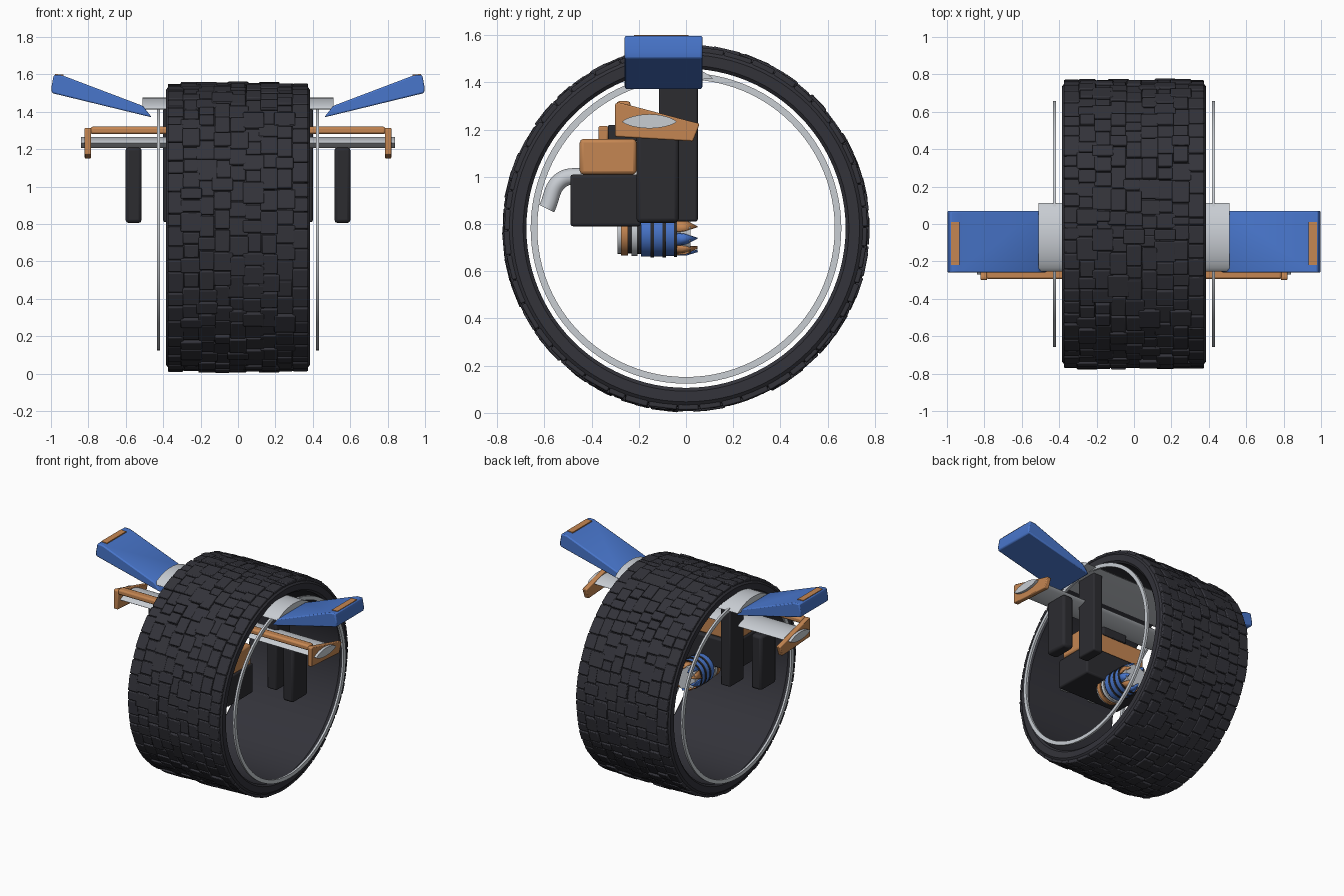
import bpy, bmesh, math, random
from mathutils import Matrix, Vector

random.seed(4)
if "Cube" in bpy.data.objects:
    bpy.data.objects.remove(bpy.data.objects["Cube"])

HUB = Vector((0, 0, 0.782))


def material(name, rgb):
    m = bpy.data.materials.new(name)
    m.use_nodes = True
    m.diffuse_color = (*rgb, 1)
    m.node_tree.nodes["Principled BSDF"].inputs["Base Color"].default_value = (*rgb, 1)
    return m


RUBBER = material("dark rubber", (0.033, 0.033, 0.042))
BLACK = material("black casing", (0.025, 0.025, 0.03))
BLUE = material("blue paint", (0.065, 0.18, 0.6))
ORANGE = material("orange paint", (0.56, 0.24, 0.085))
METAL = material("pale metal", (0.58, 0.61, 0.65))


def finish(bm, name, mat, bevel=0.0, segments=2, angle=35):
    bmesh.ops.recalc_face_normals(bm, faces=bm.faces[:])
    me = bpy.data.meshes.new(name)
    bm.to_mesh(me)
    bm.free()
    me.materials.append(mat)
    ob = bpy.data.objects.new(name, me)
    bpy.context.collection.objects.link(ob)
    if bevel:
        mod = ob.modifiers.new("bevel", "BEVEL")
        mod.width, mod.segments = bevel, segments
    bpy.ops.object.select_all(action="DESELECT")
    ob.select_set(True)
    bpy.context.view_layer.objects.active = ob
    bpy.ops.object.shade_smooth_by_angle(angle=math.radians(angle))
    return ob


def box(name, mat, lo, hi, bevel=0.01):
    lo, hi = Vector(lo), Vector(hi)
    bm = bmesh.new()
    bmesh.ops.create_cube(bm, size=1, matrix=Matrix.Translation((lo + hi) / 2)
                          @ Matrix.Diagonal((*(hi - lo), 1)))
    return finish(bm, name, mat, bevel)


def prism(name, mat, profile, axis, a, b, bevel=0.0):
    """Extrude a 2D outline along x (outline is y, z) or y (outline is x, z)."""
    bm = bmesh.new()
    def place(u, v, t):
        return (t, u, v) if axis == "x" else (u, t, v)
    ends = [[bm.verts.new(place(u, v, t)) for u, v in profile] for t in (a, b)]
    for ring in ends:
        bm.faces.new(ring)
    for i in range(len(profile)):
        j = (i + 1) % len(profile)
        bm.faces.new((ends[0][i], ends[0][j], ends[1][j], ends[1][i]))
    return finish(bm, name, mat, bevel)


def revolve_x(name, mat, profile, steps=96):
    """Spin a closed (x, radius) outline about the wheel axle."""
    bm = bmesh.new()
    rings = []
    for k in range(steps):
        t = math.tau * k / steps
        rings.append([bm.verts.new(HUB + Vector((x, r * math.cos(t), r * math.sin(t))))
                      for x, r in profile])
    n = len(profile)
    for k in range(steps):
        p, q = rings[k], rings[(k + 1) % steps]
        for i in range(n):
            j = (i + 1) % n
            bm.faces.new((p[i], p[j], q[j], q[i]))
    return finish(bm, name, mat)


def lens(cy, half, low, high, base, n=14):
    """Pointed aerofoil outline in y, z around a base height."""
    top = [(cy - half * math.cos(math.pi * i / n), base + high * math.sin(math.pi * i / n) ** 1.5)
           for i in range(n + 1)]
    under = [(cy + half * math.cos(math.pi * i / n), base - low * math.sin(math.pi * i / n) ** 1.5)
             for i in range(1, n)]
    return top + under


# Hollow tyre carcass
half = [(0.37, 0.676), (0.383, 0.69), (0.385, 0.735), (0.372, 0.752), (0.35, 0.758)]
revolve_x("tyre", RUBBER, half + [(-x, r) for x, r in reversed(half)])

# Irregular tread blocks laid in columns around the tyre
bm = bmesh.new()
columns = 9
pitch = 0.75 / columns
for c in range(columns):
    t = random.uniform(0, 0.1)
    stop = t + math.tau
    x0 = -0.375 + pitch * (c + 0.5)
    edge = c in (0, columns - 1)
    while t < stop - 0.05:
        step = min(random.uniform(0.08, 0.17), stop - t)
        top = random.uniform(0.764, 0.772 if edge else 0.779)
        wide = pitch * random.choice((0.95, 1.1, 1.35)) if not edge else pitch
        size = (wide, 0.77 * step - 0.006, top - 0.72)
        spot = Matrix.Translation(HUB) @ Matrix.Rotation(t + step / 2, 4, "X") \
            @ Matrix.Translation((x0, 0, (top + 0.72) / 2))
        bmesh.ops.create_cube(bm, size=1, matrix=spot @ Matrix.Diagonal((*size, 1)))
        t += step
finish(bm, "tread_blocks", RUBBER, 0.006, 2)

# Central motor casing, tank and small fittings
box("motor_casing", BLACK, (-0.26, -0.49, 0.79), (0.26, -0.19, 1.01), 0.012)
box("tank", ORANGE, (-0.26, -0.45, 1.01), (0.26, -0.21, 1.16), 0.015)
box("tank_cap", ORANGE, (-0.06, -0.37, 1.15), (0.06, -0.33, 1.215), 0.006)
box("tank_bracket", BLACK, (-0.1, -0.33, 1.15), (0.1, -0.2, 1.22), 0.006)

# Crossing aerofoils and the handle rail
prism("main_beam", METAL, lens(-0.155, 0.115, 0.028, 0.032, 1.233), "x", -0.84, 0.84)
prism("upper_beam", METAL, lens(-0.07, 0.183, 0.004, 0.06, 1.415), "x", -0.51, 0.51)
box("handle_rail", ORANGE, (-0.79, -0.295, 1.28), (0.79, -0.235, 1.32), 0.012)

for s, side in ((1, "left"), (-1, "right")):
    # Thin rim hoop beside the tyre
    revolve_x(side + "_rim_hoop", METAL,
              [(s * 0.417, 0.63), (s * 0.433, 0.63), (s * 0.433, 0.658), (s * 0.417, 0.658)])

    # Upright posts and hanging leg pods
    xs = sorted((s * 0.32, s * 0.40))
    box(side + "_post", BLACK, (xs[0], -0.115, 0.81), (xs[1], 0.05, 1.42), 0.01)
    xs = sorted((s * 0.515, s * 0.602))
    box(side + "_leg_pod", BLACK, (xs[0], -0.21, 0.805), (xs[1], -0.03, 1.21), 0.018)

    # Wedge wings with an orange strip near the tip
    wing = [(0.46, 1.37), (0.995, 1.50), (0.998, 1.53), (0.985, 1.597),
            (0.94, 1.595), (0.51, 1.432)]
    prism(side + "_wing", BLUE, [(s * x, z) for x, z in wing], "y", -0.26, 0.07, 0.008)
    strip = [(0.932, 1.588), (0.978, 1.592), (0.978, 1.601), (0.932, 1.6)]
    prism(side + "_wing_strip", ORANGE, [(s * x, z) for x, z in strip], "y", -0.22, 0.01)

    # Slanted end plate around the beam tip
    plate = [(-0.30, 1.17), (0.03, 1.15), (0.058, 1.225), (-0.285, 1.315), (-0.30, 1.31)]
    prism(side + "_end_plate", ORANGE, plate, "x", s * 0.785, s * 0.82, 0.006)

    # Curved intake pipe ahead of the casing
    cu = bpy.data.curves.new(side + "_pipe", "CURVE")
    cu.dimensions = "3D"
    cu.bevel_depth, cu.bevel_resolution, cu.use_fill_caps = 0.035, 4, True
    sp = cu.splines.new("BEZIER")
    path = [(-0.43, 1.005), (-0.53, 0.985), (-0.59, 0.865)]
    sp.bezier_points.add(len(path) - 1)
    for p, (y, z) in zip(sp.bezier_points, path):
        p.co = (s * 0.12, y, z)
        p.handle_left_type = p.handle_right_type = "AUTO"
    cu.materials.append(METAL)
    bpy.context.collection.objects.link(bpy.data.objects.new(side + "_pipe", cu))

# Banded thruster beneath the casing: start, end, radius, colour
bands = [(-0.29, -0.275, 0.09, METAL), (-0.275, -0.245, 0.098, ORANGE),
         (-0.245, -0.23, 0.088, BLACK), (-0.23, -0.205, 0.1, METAL),
         (-0.205, -0.19, 0.09, BLACK), (-0.19, -0.15, 0.102, BLUE),
         (-0.15, -0.135, 0.106, BLACK), (-0.135, -0.1, 0.102, BLUE),
         (-0.1, -0.085, 0.106, BLACK), (-0.085, -0.05, 0.1, BLUE),
         (-0.05, -0.038, 0.104, BLACK), (-0.038, 0.02, 0.09, METAL)]
for i, (a, b, r, mat) in enumerate(bands):
    bm = bmesh.new()
    bmesh.ops.create_cone(bm, cap_ends=True, segments=32, radius1=r, radius2=r, depth=b - a,
                          matrix=Matrix.Translation((0, (a + b) / 2, 0.764))
                          @ Matrix.Rotation(math.pi / 2, 4, "X"))
    finish(bm, f"thruster_band_{i + 1}", mat)

# Pointed petals around the thruster nozzle
for i in range(10):
    t = math.tau * i / 10
    bm = bmesh.new()
    turn = Matrix.Translation((0, 0, 0.764)) @ Matrix.Rotation(t, 4, "Y")
    shape = [(-0.028, -0.045), (0.028, -0.045), (0.022, 0.0), (0, 0.05), (-0.022, 0.0)]
    bm.faces.new([bm.verts.new(turn @ Vector((x, y, 0.098 - 0.3 * max(y, 0)))) for x, y in shape])
    solid = finish(bm, f"nozzle_petal_{i + 1}", BLUE if i % 2 else ORANGE)
    solid.modifiers.new("thickness", "SOLIDIFY").thickness = 0.012
